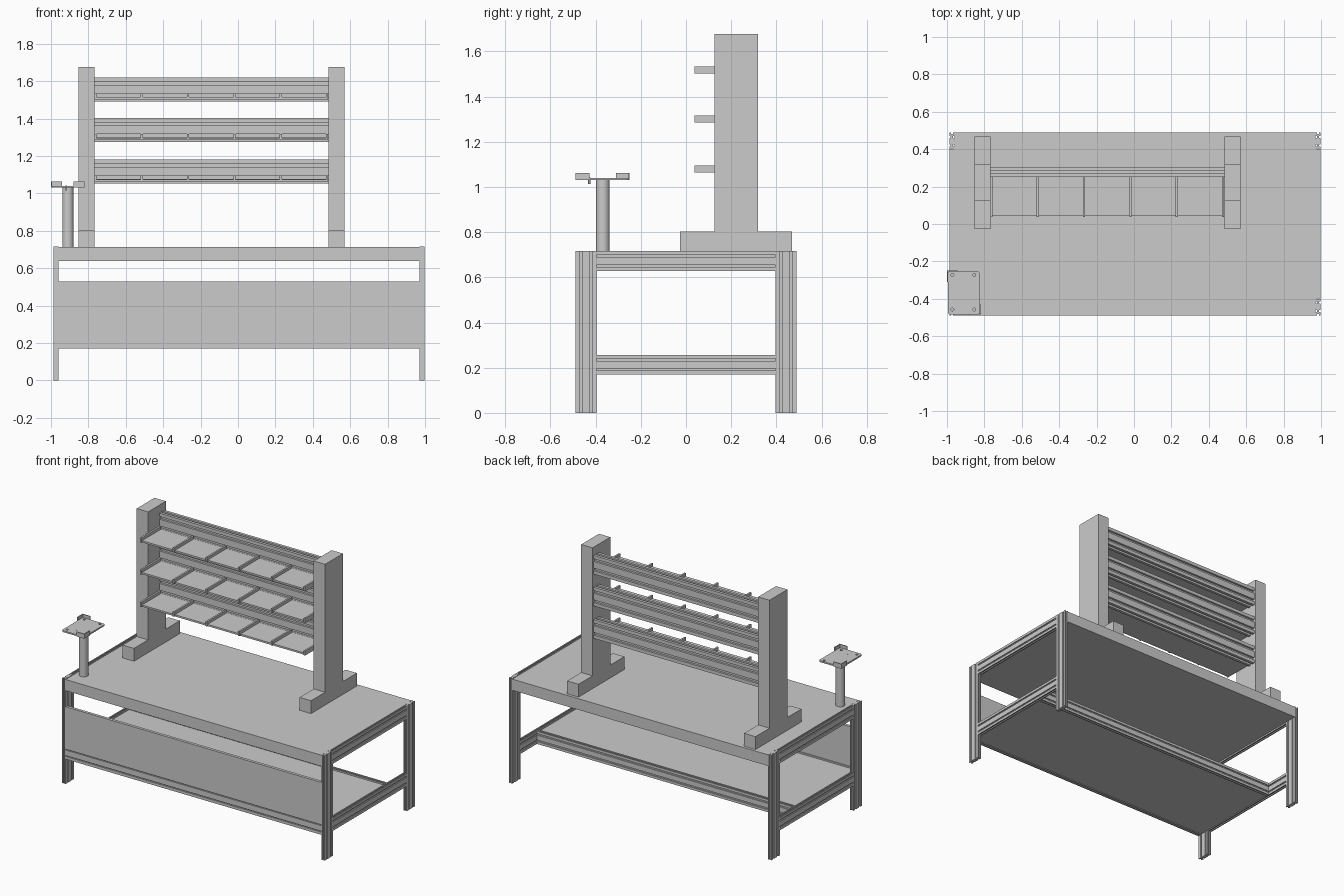
import bpy, bmesh, math
from mathutils import Vector

if "Cube" in bpy.data.objects:
    bpy.data.objects.remove(bpy.data.objects["Cube"])


def finish(name, bm):
    bmesh.ops.recalc_face_normals(bm, faces=bm.faces[:])
    me = bpy.data.meshes.new(name)
    bm.to_mesh(me)
    bm.free()
    ob = bpy.data.objects.new(name, me)
    bpy.context.collection.objects.link(ob)
    return ob


def prism(name, pts, axis, a0, a1):
    """Extrude a 2D outline along an axis: x uses (y,z), y uses (x,z), z uses (x,y)."""
    def place(u, v, a):
        return {'x': (a, u, v), 'y': (u, a, v), 'z': (u, v, a)}[axis]
    bm = bmesh.new()
    lo = [bm.verts.new(place(u, v, a0)) for u, v in pts]
    hi = [bm.verts.new(place(u, v, a1)) for u, v in pts]
    n = len(pts)
    bm.faces.new(lo[::-1])
    bm.faces.new(hi)
    for i in range(n):
        j = (i + 1) % n
        bm.faces.new((lo[i], lo[j], hi[j], hi[i]))
    return finish(name, bm)


def box(name, x0, x1, y0, y1, z0, z1):
    return prism(name, [(x0, y0), (x1, y0), (x1, y1), (x0, y1)], 'z', z0, z1)


def slotted(name, u0, u1, v0, v1, axis, a0, a1, slot=0.01, depth=0.007):
    """Slotted extrusion: two slots on each wide face, one on each narrow face."""
    corners = [Vector(c) for c in ((u0, v0), (u1, v0), (u1, v1), (u0, v1))]
    short = min(u1 - u0, v1 - v0)
    pts = []
    for i, a in enumerate(corners):
        b = corners[(i + 1) % 4]
        length = (b - a).length
        t = (b - a) / length
        inward = Vector((-t.y, t.x)) * depth
        pts.append(a)
        n = 2 if length > short * 1.5 else 1
        for k in range(n):
            c = a + t * length * (k + 0.5) / n
            p, q = c - t * slot / 2, c + t * slot / 2
            pts += [p, p + inward, q + inward, q]
    return prism(name, [tuple(p) for p in pts], axis, a0, a1)


def cylinder(name, x, y, r, z0, z1, n=32):
    bm = bmesh.new()
    bmesh.ops.create_cone(bm, cap_ends=True, segments=n, radius1=r, radius2=r, depth=z1 - z0)
    bmesh.ops.translate(bm, verts=bm.verts[:], vec=(x, y, (z0 + z1) / 2))
    for f in bm.faces:
        f.smooth = len(f.verts) == 4
    for e in bm.edges:
        e.smooth = all(f.smooth for f in e.link_faces)
    return finish(name, bm)


# Side frames: legs, upper and lower rails
LX, RX, Y, T, W = -0.987, 0.997, 0.488, 0.026, 0.091
H = 0.717
for side, x0 in (("left", LX), ("right", RX - T)):
    for end, y0 in (("front", -Y), ("back", Y - W)):
        slotted(f"{side}_{end}_leg", x0, x0 + T, y0, y0 + W, 'z', 0, H)
    for lvl, z0, z1 in (("upper", 0.628, H), ("lower", 0.17, 0.257)):
        slotted(f"{side}_{lvl}_rail", x0, x0 + T, z0, z1, 'y', -Y + W, Y - W)

# Table top, lower shelf, front panel and long rails
IL, IR = LX + T, RX - T
box("table_top", IL, IR, -Y, Y, 0.638, 0.714)
slotted("front_lower_rail", -Y, -Y + T, 0.17, 0.257, 'x', IL, IR, slot=0.006)
slotted("rear_lower_rail", 0.196, 0.196 + T, 0.17, 0.257, 'x', IL, IR)
box("front_panel", IL, IR, -Y, -Y + 0.02, 0.257, 0.528)
box("lower_shelf", IL, IR, -Y + T, 0.196, 0.175, 0.247)

# Rack posts on long feet
for side, x0 in (("left", -0.854), ("right", 0.484)):
    box(f"{side}_rack_foot", x0, x0 + 0.086, -0.026, 0.469, 0.714, 0.802)
    box(f"{side}_rack_post", x0, x0 + 0.086, 0.126, 0.318, 0.802, 1.676)

# Rack beams with shallow divided shelves
for i, z in enumerate((1.053, 1.275, 1.492)):
    slotted(f"rack_beam_{i}", 0.25, 0.306, z, z + 0.128, 'x', -0.768, 0.484, 0.018, 0.014)
    box(f"rack_shelf_{i}", -0.768, 0.482, 0.044, 0.25, z + 0.01, z + 0.022)
    for k in range(6):
        x = -0.768 + k * 0.2476
        box(f"shelf_{i}_divider_{k}", x, x + 0.012, 0.037, 0.25, z + 0.01, z + 0.041)

# Pedestal with drilled mounting plate
cylinder("pedestal_pole", -0.909, -0.368, 0.03, 0.714, 1.032)
PX0, PX1, PY0, PY1 = -0.995, -0.825, -0.483, -0.254
outline = []
R = 0.012
for cx, cy, a in ((PX1 - R, PY1 - R, 0), (PX0 + R, PY1 - R, 90),
                  (PX0 + R, PY0 + R, 180), (PX1 - R, PY0 + R, 270)):
    for s in range(5):
        t = math.radians(a + s * 22.5)
        outline.append((cx + R * math.cos(t), cy + R * math.sin(t)))
plate = prism("mounting_plate", outline, 'z', 1.03, 1.04)
for k, (x, y) in enumerate(((-0.971, -0.272), (-0.854, -0.272), (-0.971, -0.457), (-0.854, -0.457))):
    cut = cylinder(f"hole_cutter_{k}", x, y, 0.008, 1.0, 1.07, 16)
    cut.hide_render = True
    cut.hide_set(True)
    mod = plate.modifiers.new(f"hole_{k}", 'BOOLEAN')
    mod.operation = 'DIFFERENCE'
    mod.solver = 'EXACT'
    mod.object = cut
cylinder("plate_pin", -0.918, -0.428, 0.005, 1.014, 1.041, 16)

# Corner stops on two opposite plate corners
for name, cx, cy, d in (("rear_left", -1.0, -0.249, 1), ("front_right", -0.82, -0.488, -1)):
    t, l = 0.006 * d, 0.06 * d
    pts = [(cx, cy), (cx + l, cy), (cx + l, cy - t), (cx + t, cy - t), (cx + t, cy - l), (cx, cy - l)]
    prism(f"{name}_corner_stop", pts, 'z', 1.03, 1.062)
